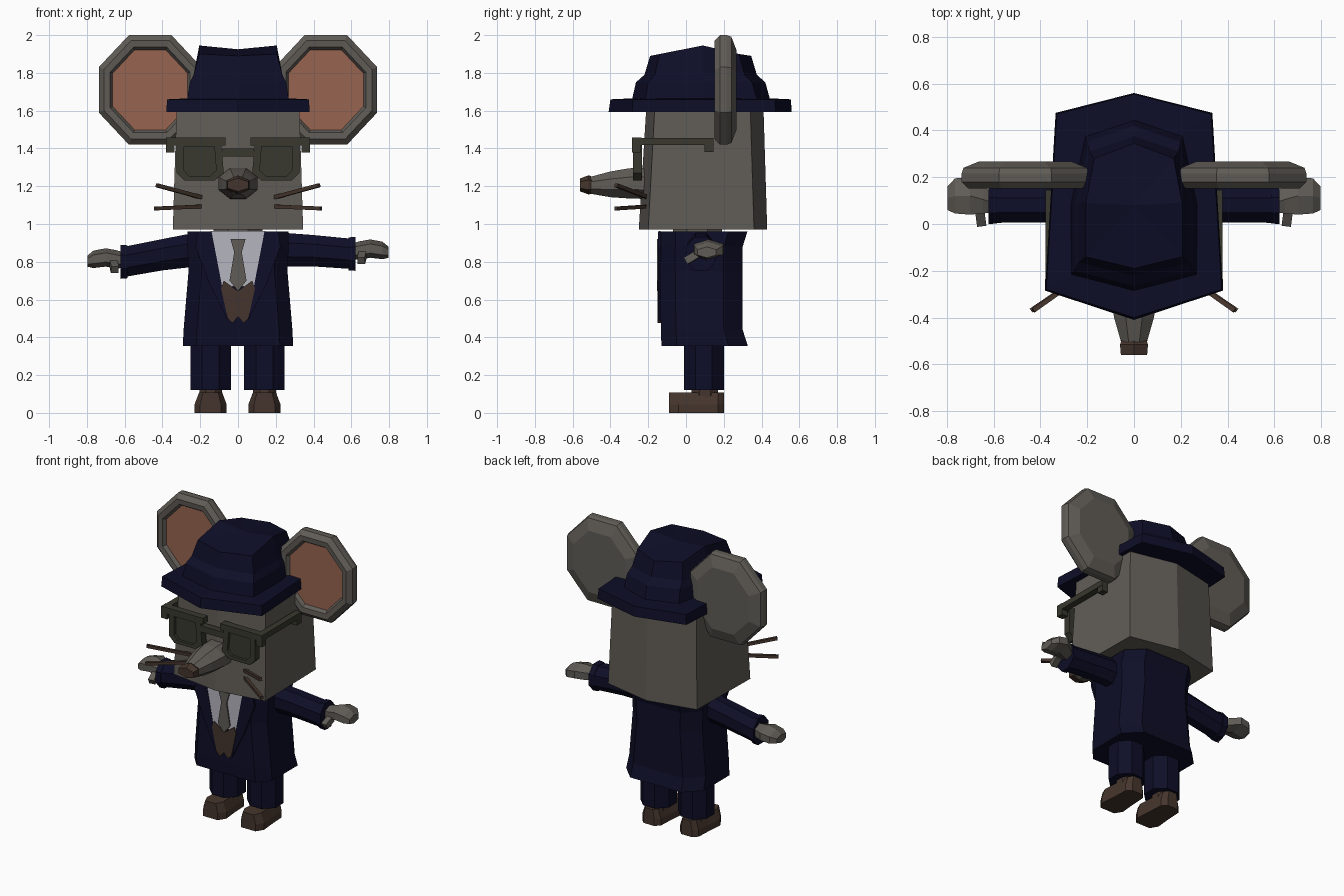
import bpy, bmesh, math
from mathutils import Vector

if "Cube" in bpy.data.objects:
    bpy.data.objects.remove(bpy.data.objects["Cube"])


def colour(name, rgb):
    m = bpy.data.materials.new(name)
    m.diffuse_color = (*rgb, 1)
    m.use_nodes = True
    m.node_tree.nodes["Principled BSDF"].inputs["Base Color"].default_value = m.diffuse_color
    return m


NAVY = colour("navy cloth", (0.0042, 0.0042, 0.021))
GREY = colour("grey fur", (0.118, 0.108, 0.094))
PINK = colour("inner ear pink", (0.31, 0.13, 0.08))
BROWN = colour("brown leather", (0.060, 0.036, 0.026))
OLIVE = colour("dark olive frame", (0.040, 0.040, 0.028))
WHITE = colour("white shirt", (0.46, 0.46, 0.52))


def finish(name, bm, mats):
    bmesh.ops.recalc_face_normals(bm, faces=bm.faces[:])
    me = bpy.data.meshes.new(name)
    bm.to_mesh(me)
    bm.free()
    for m in mats:
        me.materials.append(m)
    ob = bpy.data.objects.new(name, me)
    bpy.context.collection.objects.link(ob)
    return ob


def loft(name, rings, mat, peak=None, cap_mat=None):
    """Skin a list of rings; the last cap may rise to a peak or take its own colour."""
    bm = bmesh.new()
    vs = [[bm.verts.new(p) for p in r] for r in rings]
    n = len(vs[0])
    for a, b in zip(vs, vs[1:]):
        for i in range(n):
            j = (i + 1) % n
            bm.faces.new((a[i], a[j], b[j], b[i]))
    bm.faces.new(vs[0][::-1])
    if peak:
        c = bm.verts.new(peak)
        for i in range(n):
            bm.faces.new((vs[-1][i], vs[-1][(i + 1) % n], c))
    else:
        f = bm.faces.new(vs[-1])
        f.material_index = 1 if cap_mat else 0
    return finish(name, bm, [mat, cap_mat] if cap_mat else [mat])


def ring(axis, c, ru, rv, n=8):
    """Flat-sided polygon across an axis, with half extents ru and rv."""
    k = 1 / math.cos(math.pi / n)
    out = []
    for i in range(n):
        a = 2 * math.pi * (i + 0.5) / n
        u, v = ru * k * math.cos(a), rv * k * math.sin(a)
        d = {"x": (0, u, v), "y": (u, 0, v), "z": (u, v, 0)}[axis]
        out.append(Vector(c) + Vector(d))
    return out


def box(name, x, y, z, mat):
    return loft(name, [[(x[0], y[0], h), (x[1], y[0], h), (x[1], y[1], h), (x[0], y[1], h)] for h in z], mat)


def plate(name, pts, y, mat, depth=0.008):
    return loft(name, [[(px, y + d, pz) for px, pz in pts] for d in (0, depth)], mat)


def rod(name, a, b, r, mat):
    a, b = Vector(a), Vector(b)
    q = (b - a).to_track_quat("Z", "Y")
    sq = [Vector((r * sx, r * sy, 0)) for sx, sy in ((-1, -1), (1, -1), (1, 1), (-1, 1))]
    return loft(name, [[p + q @ s for s in sq] for p in (a, b)], mat)


def hexa(z, front, fc, back, bc):
    """Plan with a point at front and back; fc and bc are (x, y) corners."""
    return [(0, front, z), (fc[0], fc[1], z), (bc[0], bc[1], z),
            (0, back, z), (-bc[0], bc[1], z), (-fc[0], fc[1], z)]


# Head block
loft("head", [hexa(0.97, -0.25, (0.345, -0.20), 0.43, (0.335, 0.36)),
              hexa(1.62, -0.21, (0.325, -0.165), 0.41, (0.315, 0.34))], GREY)

# Hat brim and pinched crown
loft("hat_brim", [hexa(1.592, -0.41, (0.38, -0.285), 0.56, (0.335, 0.475)),
                  hexa(1.66, -0.40, (0.375, -0.28), 0.555, (0.33, 0.47)),
                  hexa(1.665, -0.29, (0.27, -0.22), 0.45, (0.2, 0.38))], NAVY)


def crown(z, w, f, fy, b, by, bw, lift=(0, 0, 0)):
    c, k, m = z + lift[0], z + lift[1], z + lift[2]
    return [(0, f, c), (w, fy, k), (w, 0.09, m), (bw, by, k),
            (0, b, c), (-bw, by, k), (-w, 0.09, m), (-w, fy, k)]


loft("hat_crown", [crown(1.64, 0.272, -0.29, -0.22, 0.45, 0.38, 0.21),
                   crown(1.75, 0.255, -0.265, -0.20, 0.42, 0.35, 0.20),
                   crown(1.79, 0.235, -0.22, -0.165, 0.375, 0.31, 0.19),
                   crown(1.90, 0.205, -0.19, -0.14, 0.345, 0.28, 0.17, (-0.01, 0.0, 0.045))],
     NAVY, peak=(0, 0.08, 1.925))

# Round ears with a sunken pink centre
for s, side in ((-1, "left"), (1, "right")):
    rings = [ring("y", (s * 0.465, y, 1.71), 0.272 * k, 0.29 * k)
             for y, k in ((0.268, 0.72), (0.24, 0.97), (0.215, 1), (0.18, 1),
                          (0.152, 0.9), (0.155, 0.78), (0.178, 0.73))]
    loft(side + "_ear", rings, GREY, cap_mat=PINK)

# Muzzle, nose and whiskers
loft("muzzle", [ring("y", (0, y, z), w, h) for y, z, w, h in
                ((-0.18, 1.215, 0.105, 0.083), (-0.30, 1.215, 0.103, 0.08),
                 (-0.40, 1.21, 0.085, 0.068), (-0.505, 1.205, 0.055, 0.045))], GREY)
loft("nose", [ring("y", (0, y, 1.207), w, h, 6) for y, w, h in
              ((-0.49, 0.05, 0.035), (-0.515, 0.06, 0.044), (-0.56, 0.056, 0.03))], BROWN)
for s, side in ((-1, "left"), (1, "right")):
    rod(side + "_upper_whisker", (s * 0.19, -0.20, 1.14), (s * 0.43, -0.37, 1.205), 0.010, BROWN)
    rod(side + "_lower_whisker", (s * 0.19, -0.20, 1.093), (s * 0.44, -0.37, 1.082), 0.010, BROWN)

# Glasses: rims, lenses, brow bars, temples and bridge
lens = [(0.09, 1.43), (0.325, 1.43), (0.325, 1.27), (0.285, 1.23), (0.125, 1.23), (0.075, 1.27)]
cx, cz = 0.2, 1.335
for s, side in ((-1, "left"), (1, "right")):
    outer = [(s * x, z) for x, z in lens]
    inner = [(s * (cx + (x - cx) * 0.68), cz + (z - cz) * 0.78) for x, z in lens]
    loft(side + "_lens", [[(x, y, z) for x, z in r] for y, r in
                          ((-0.232, outer), (-0.28, outer), (-0.28, inner), (-0.262, inner))], OLIVE)
    box(side + "_brow_bar", sorted((s * 0.065, s * 0.38)), (-0.285, -0.235), (1.415, 1.457), OLIVE)
    box(side + "_hinge", sorted((s * 0.335, s * 0.38)), (-0.285, -0.24), (1.378, 1.42), OLIVE)
    box(side + "_temple", sorted((s * 0.335, s * 0.378)), (-0.25, 0.145), (1.418, 1.456), OLIVE)
    box(side + "_temple_tip", sorted((s * 0.335, s * 0.376)), (0.098, 0.145), (1.38, 1.42), OLIVE)
box("bridge", (-0.085, 0.085), (-0.28, -0.235), (1.358, 1.40), OLIVE)


# Jacket with chamfered corners, flared hem and collar
def coat(z, w, f, b):
    return [(-w + 0.07, f, z), (w - 0.07, f, z), (w, f + 0.08, z), (w, b - 0.1, z),
            (w - 0.1, b, z), (-w + 0.1, b, z), (-w, b - 0.1, z), (-w, f + 0.08, z)]


loft("jacket", [coat(0.355, 0.292, -0.13, 0.327), coat(0.44, 0.288, -0.133, 0.30),
                coat(0.75, 0.262, -0.137, 0.298), coat(0.88, 0.268, -0.137, 0.30),
                coat(0.96, 0.268, -0.135, 0.325)], NAVY)
loft("neck", [ring("z", (0, 0.06, z), 0.13, 0.13) for z in (0.94, 1.0)], GREY)

# Shirt front, waistcoat, tie and lapels
plate("shirt", [(-0.145, 0.963), (0.145, 0.963), (0.095, 0.67), (-0.095, 0.67)], -0.144, WHITE)
for s, side in ((-1, "left"), (1, "right")):
    plate(side + "_waistcoat", [(s * x, z) for x, z in
          ((0, 0.645), (0.075, 0.70), (0.09, 0.66), (0.055, 0.50), (0.03, 0.475), (0, 0.51))],
          -0.152, BROWN, 0.02)
    plate(side + "_lapel", [(s * x, z) for x, z in
          ((0.14, 0.96), (0.215, 0.96), (0.225, 0.88), (0.15, 0.68), (0.055, 0.49), (0.09, 0.70))],
          -0.147, NAVY, 0.015)
plate("tie", [(-0.04, 0.92), (0.04, 0.92), (0.02, 0.85), (0.045, 0.70), (0, 0.645),
              (-0.045, 0.70), (-0.02, 0.85)], -0.153, GREY, 0.009)

# Arms held out, with cuffs, hands and thumbs; the left one droops more
for s, side, z0, z1, zh in ((-1, "left", 0.865, 0.80, 0.808), (1, "right", 0.865, 0.842, 0.855)):
    loft(side + "_sleeve", [ring("x", (s * x, 0.08, z), w, h) for x, z, w, h in
                            ((0.22, z0, 0.072, 0.09), (0.40, (z0 + z1) / 2 + 0.005, 0.073, 0.083),
                             (0.60, z1, 0.075, 0.08))], NAVY)
    loft(side + "_cuff", [ring("x", (s * x, 0.08, z1), w, h) for x, w, h in
                          ((0.585, 0.078, 0.087), (0.622, 0.08, 0.09))], NAVY)
    loft(side + "_hand", [ring("x", (s * x, y, zh + dz), w, h, 6) for x, y, dz, w, h in
                          ((0.60, 0.09, 0, 0.04, 0.035), (0.645, 0.105, 0.005, 0.06, 0.042),
                           (0.70, 0.12, 0.015, 0.08, 0.042), (0.765, 0.12, 0.005, 0.075, 0.04),
                           (0.798, 0.11, -0.005, 0.05, 0.025))], GREY)
    rod(side + "_thumb", (s * 0.66, 0.06, zh - 0.015), (s * 0.652, 0.0, zh - 0.05), 0.02, GREY)

# Trouser legs and shoes
for s, side, c in ((-1, "left", -0.145), (1, "right", 0.14)):
    loft(side + "_trouser_leg", [ring("z", (c, 0.095, z), w, 0.105) for z, w in
                                 ((0.12, 0.107), (0.40, 0.107))], NAVY)
    loft(side + "_ankle", [ring("z", (c, 0.10, z), 0.06, 0.07) for z in (0.08, 0.14)], BROWN)
    loft(side + "_shoe", [[(c + x * k, y, z) for x, y in
         ((-0.055, -0.09), (0.055, -0.09), (0.085, -0.04), (0.075, 0.07), (0.07, 0.17), (0.04, 0.2),
          (-0.04, 0.2), (-0.07, 0.17), (-0.075, 0.07), (-0.085, -0.04))]
         for z, k in ((0, 1), (0.045, 1), (0.108, 0.72))], BROWN)
